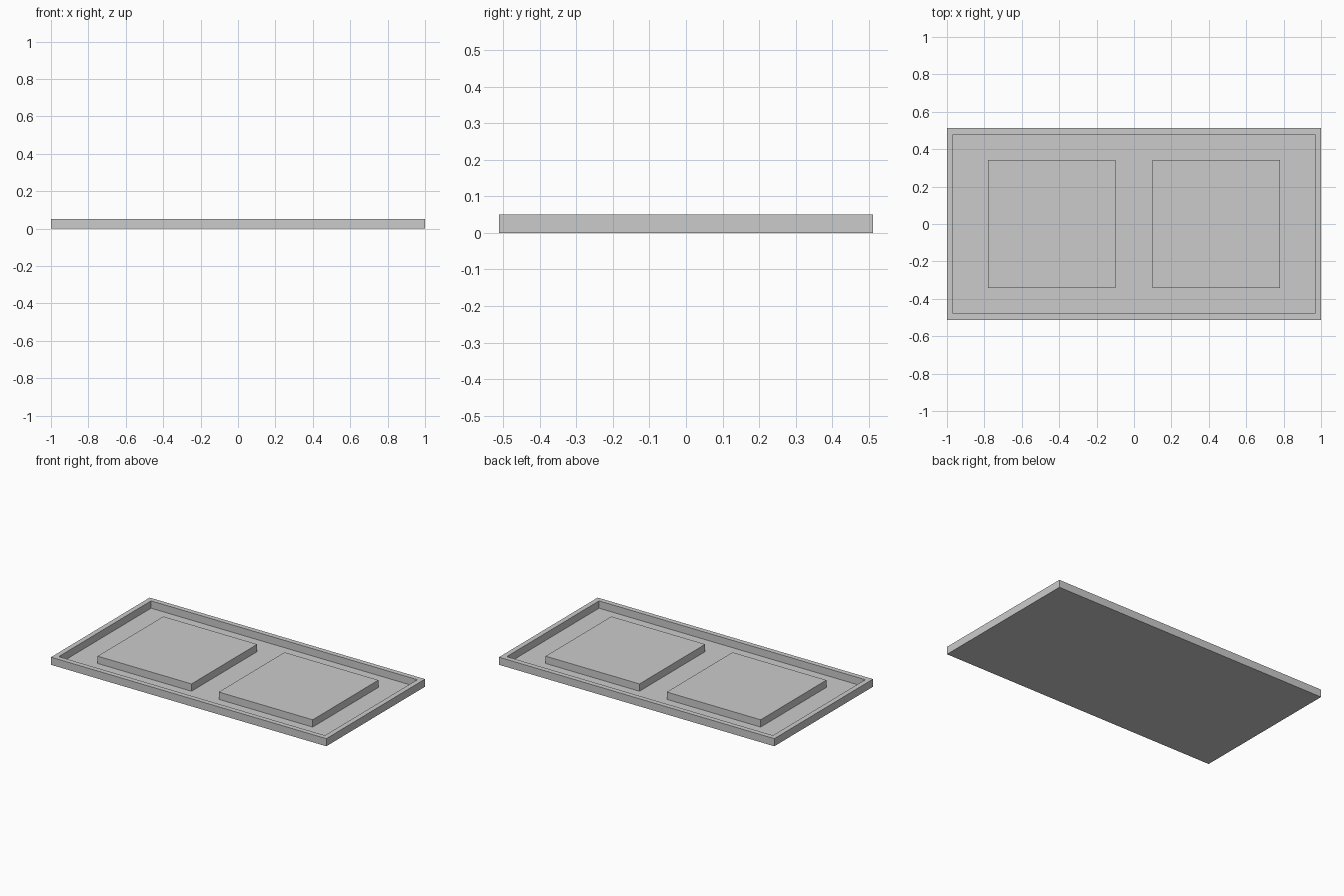
import bpy, bmesh
from mathutils import Matrix

if "Cube" in bpy.data.objects:
    bpy.data.objects.remove(bpy.data.objects["Cube"])

HEIGHT = 0.05
FLOOR = 0.002


def finish(bm, name):
    bmesh.ops.recalc_face_normals(bm, faces=bm.faces[:])
    mesh = bpy.data.meshes.new(name)
    bm.to_mesh(mesh)
    bm.free()
    obj = bpy.data.objects.new(name, mesh)
    bpy.context.collection.objects.link(obj)
    return obj


def box_mesh(x, sx, sy, z0, z1):
    bm = bmesh.new()
    bmesh.ops.create_cube(bm, size=1, matrix=Matrix.Translation((x, 0, (z0 + z1) / 2))
                          @ Matrix.Diagonal((sx, sy, z1 - z0, 1)))
    return bm


# Shallow tray: the top face is inset to leave a rim, then sunk to the floor
bm = box_mesh(0, 2.0, 1.024, 0, HEIGHT)
top = max(bm.faces, key=lambda f: f.calc_center_median().z)
bmesh.ops.inset_region(bm, faces=[top], thickness=0.047)
sunk = bmesh.ops.extrude_discrete_faces(bm, faces=[top])["faces"][0]
for v in sunk.verts:
    v.co.z = FLOOR
finish(bm, "tray")

# Two square raised pads, level with the rim
for side, name in ((-1, "left_pad"), (1, "right_pad")):
    finish(box_mesh(side * 0.44, 0.682, 0.682, FLOOR, HEIGHT), name)
